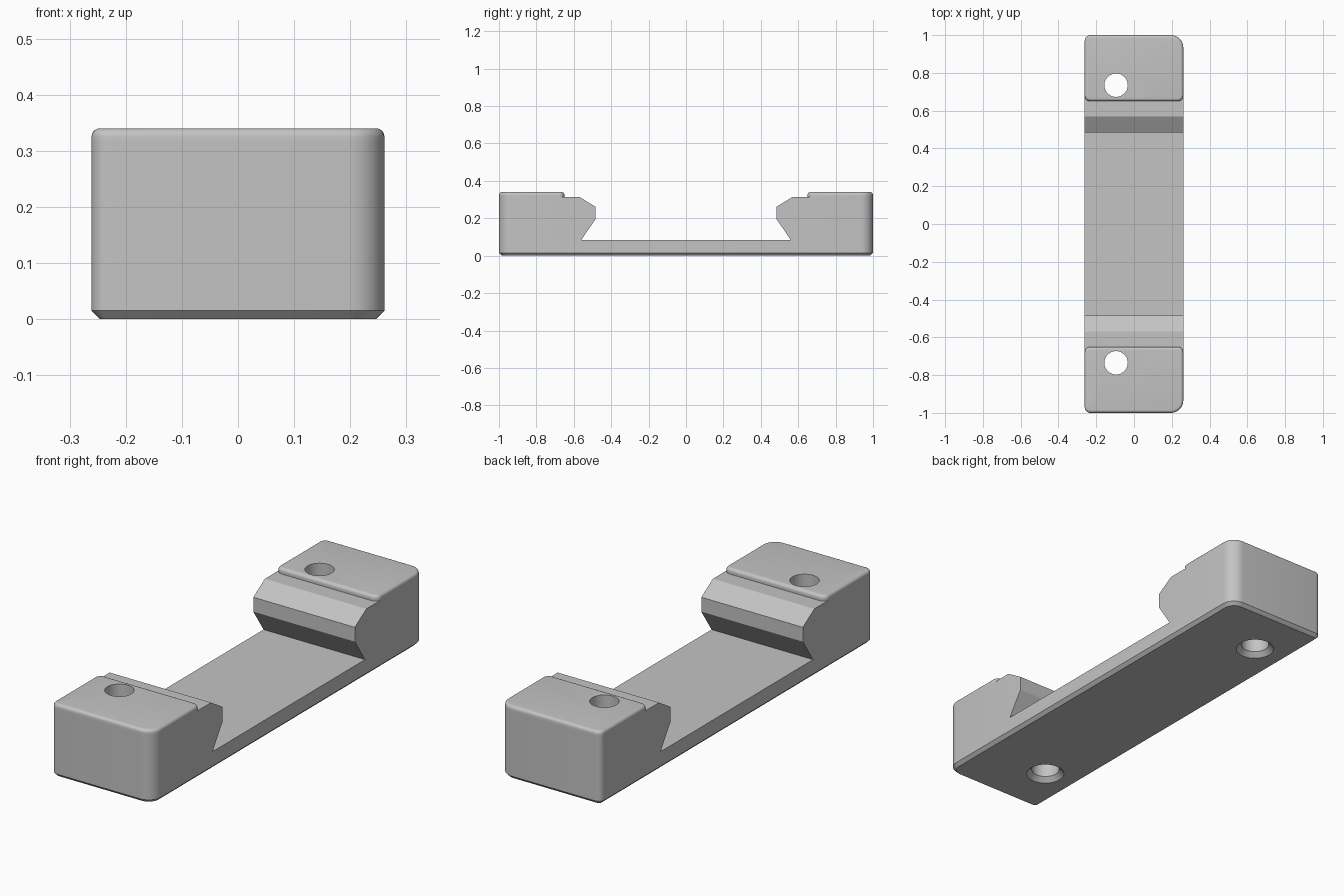
import bpy
import bmesh
from math import sin, cos, pi, radians

if "Cube" in bpy.data.objects:
    bpy.data.objects.remove(bpy.data.objects["Cube"])

HALF_W, TOP, LEDGE = 0.261, 0.34, 0.315
BIG, SMALL, EDGE = 0.065, 0.03, 0.015

grey = bpy.data.materials.new("plain grey")
grey.use_nodes = True
grey.diffuse_color = (0.55, 0.55, 0.55, 1)
grey.node_tree.nodes["Principled BSDF"].inputs["Base Color"].default_value = grey.diffuse_color


def outline(x0, x1, y0, y1, radii, inset):
    """Rounded rectangle, corners counter-clockwise from (x1, y1)."""
    corners = [(x1, y1, -1, -1), (x0, y1, 1, -1), (x0, y0, 1, 1), (x1, y0, -1, 1)]
    points = []
    for k, ((x, y, sx, sy), r) in enumerate(zip(corners, radii)):
        for i in range(9):
            a = pi / 2 * (k + i / 8)
            points.append((x + sx * r + (r - inset) * cos(a),
                           y + sy * r + (r - inset) * sin(a)))
    return points


def loft(name, rings):
    """Skin a stack of equal-length rings of 3D points and cap both ends."""
    bm = bmesh.new()
    loops = [[bm.verts.new(p) for p in ring] for ring in rings]
    n = len(loops[0])
    for a, b in zip(loops, loops[1:]):
        for i in range(n):
            j = (i + 1) % n
            bm.faces.new((a[i], a[j], b[j], b[i]))
    bm.faces.new(loops[0][::-1])
    bm.faces.new(loops[-1])
    bmesh.ops.recalc_face_normals(bm, faces=bm.faces)
    mesh = bpy.data.meshes.new(name)
    bm.to_mesh(mesh)
    bm.free()
    mesh.materials.append(grey)
    obj = bpy.data.objects.new(name, mesh)
    bpy.context.collection.objects.link(obj)
    return obj


def rounded_block(name, y0, y1, radii, levels):
    return loft(name, [[(x, y, z) for x, y in outline(-HALF_W, HALF_W, y0, y1, radii, d)]
                       for z, d in levels])


def cut(target, cutter):
    mod = target.modifiers.new("cut", "BOOLEAN")
    mod.operation, mod.solver, mod.object = "DIFFERENCE", "EXACT", cutter
    bpy.context.view_layer.objects.active = target
    bpy.ops.object.modifier_apply(modifier=mod.name)


# Base block with chamfered underside
body = rounded_block("bracket_body", -1, 1, (BIG, SMALL, SMALL, BIG),
                     [(0, EDGE), (EDGE, 0), (LEDGE, 0)])

# Dovetail channel between the two jaws
half = [(0.56, 0.083), (0.485, 0.195), (0.485, 0.262), (0.57, LEDGE), (0.57, 0.5)]
profile = half + [(-y, z) for y, z in reversed(half)]
channel = loft("channel_cutter", [[(x, y, z) for y, z in profile] for x in (-0.5, 0.5)])
cut(body, channel)

# Raised pads with softened top rims
rim = [(TOP - EDGE + EDGE * sin(a), EDGE * (1 - cos(a)))
       for a in (pi / 2 * i / 5 for i in range(6))]
levels = [(LEDGE, 0)] + rim
back_pad = rounded_block("back_pad", 0.65, 1, (BIG, SMALL, SMALL, SMALL), levels)
front_pad = rounded_block("front_pad", -1, -0.65, (SMALL, SMALL, SMALL, BIG), levels)

# Screw holes, flared at the underside
cutters = [channel]
for pad, y in ((back_pad, 0.735), (front_pad, -0.735)):
    rings = [[(-0.095 + r * cos(2 * pi * i / 48), y + r * sin(2 * pi * i / 48), z)
              for i in range(48)]
             for z, r in ((-0.02, 0.104), (0.022, 0.062), (0.5, 0.062))]
    hole = loft("hole_cutter", rings)
    cut(body, hole)
    cut(pad, hole)
    cutters.append(hole)

for c in cutters:
    bpy.data.objects.remove(c)

# Smooth the rounded corners, keep creases sharp
bpy.ops.object.select_all(action="DESELECT")
for obj in (body, back_pad, front_pad):
    obj.select_set(True)
bpy.context.view_layer.objects.active = body
bpy.ops.object.shade_smooth_by_angle(angle=radians(25))
